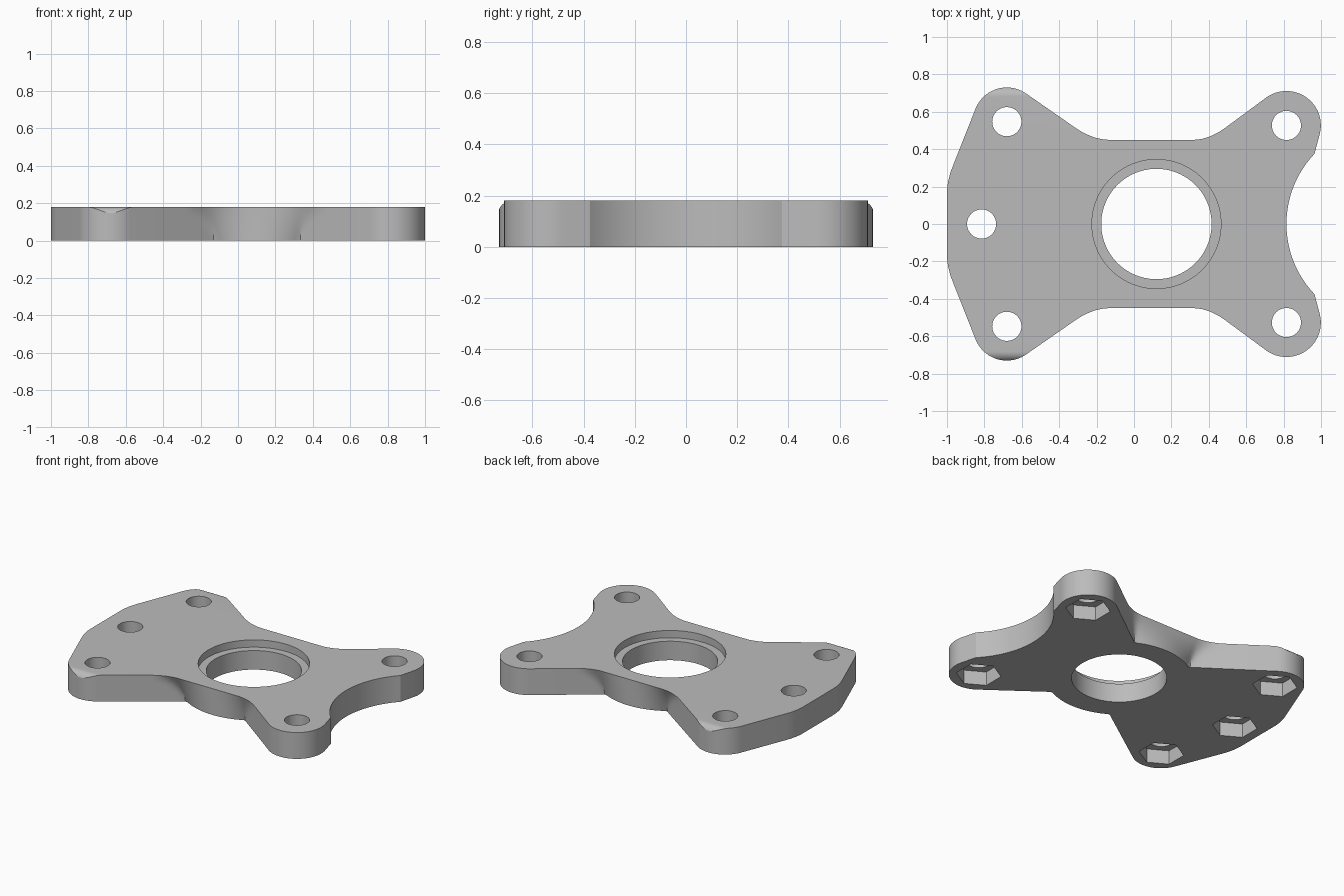
import bpy, bmesh
from math import sin, cos, radians, sqrt, pi

THICK = 0.18
BORE = (0.12, 0.0)
LOBE_L = (-0.68, 0.55, 0.18)     # x, y, radius of the rounded corners
LOBE_R = (0.815, 0.527, 0.184)
ANG_L, ANG_R = 55.2, 126.4       # normals of the slanted arm edges

if "Cube" in bpy.data.objects:
    bpy.data.objects.remove(bpy.data.objects["Cube"])

grey = bpy.data.materials.new("plain grey")
grey.use_nodes = True
grey.diffuse_color = (0.5, 0.5, 0.5, 1)
grey.node_tree.nodes["Principled BSDF"].inputs["Base Color"].default_value = (0.5, 0.5, 0.5, 1)


def arc(cx, cy, r, a0, a1, n):
    angles = [radians(a0 + (a1 - a0) * i / n) for i in range(n + 1)]
    return [(cx + r * cos(a), cy + r * sin(a)) for a in angles]


def edge_line(lobe, ang, x):
    # straight arm edge tangent to a lobe
    cx, cy, r = lobe
    a = radians(ang)
    return cy + (r - cos(a) * (x - cx)) / sin(a)


def soft_max(a, b, k):
    h = max(k - abs(a - b), 0)
    return max(a, b) + (h * h / (4 * k) if k > 0 else 0)


def waist_y(x, t):
    # round hub at the bottom blending to a filleted straight edge at the top
    hub = sqrt(max(0.45 ** 2 - (x - BORE[0]) ** 2, 0))
    y = hub + (0.45 - hub) * t
    for lobe, ang in ((LOBE_L, ANG_L), (LOBE_R, ANG_R)):
        y = soft_max(y, edge_line(lobe, ang, x), 0.065 * t)
    return y


def outline(t):
    # left corner bend
    p0, p1, p2 = (-1, 0.16), (-1, 0.235), (-0.967, 0.314)
    half = []
    for i in range(9):
        u = i / 8
        half.append(tuple((1 - u) ** 2 * a + 2 * u * (1 - u) * b + u * u * c
                          for a, b, c in zip(p0, p1, p2)))
    # left lobe, waist, right lobe
    half += arc(*LOBE_L, 158.6, ANG_L, 20)
    half += [(x, waist_y(x, t)) for x in (-0.4 + 0.96 * i / 64 for i in range(65))]
    half += arc(*LOBE_R, ANG_R, -14.3, 28)
    # concave right side
    half += arc(1.359, 0, 0.544, 136.4, 180, 16)
    return half + [(x, -y) for x, y in reversed(half[:-1])]


def make_object(name, bm):
    bmesh.ops.recalc_face_normals(bm, faces=bm.faces)
    mesh = bpy.data.meshes.new(name)
    bm.to_mesh(mesh)
    bm.free()
    obj = bpy.data.objects.new(name, mesh)
    bpy.context.collection.objects.link(obj)
    mesh.materials.append(grey)
    return obj


def loft(name, rings):
    bm = bmesh.new()
    loops = [[bm.verts.new(p) for p in ring] for ring in rings]
    for low, high in zip(loops, loops[1:]):
        for i in range(len(low)):
            j = (i + 1) % len(low)
            bm.faces.new((low[i], low[j], high[j], high[i]))
    bm.faces.new(loops[0])
    bm.faces.new(loops[-1])
    return make_object(name, bm)


def cut(target, cutter):
    cutter.hide_render = True
    mod = target.modifiers.new("cut", "BOOLEAN")
    mod.operation = "DIFFERENCE"
    mod.solver = "EXACT"
    mod.object = cutter
    bpy.context.view_layer.objects.active = target
    bpy.ops.object.modifier_apply(modifier=mod.name)
    bpy.data.objects.remove(cutter)


def drill(target, x, y, r, z0, z1, sides):
    ring = arc(x, y, r, 90, 450, sides)[:-1]
    cut(target, loft("cutter", [[(px, py, z) for px, py in ring] for z in (z0, z1)]))


# Mounting plate body
levels = [THICK * i / 6 for i in range(7)]
plate = loft("mounting_plate", [[(x, y, z) for x, y in outline(z / THICK)] for z in levels])

# Centre bore with a shallow step from the top
drill(plate, *BORE, 0.295, -0.1, 0.4, 96)
drill(plate, *BORE, 0.345, THICK - 0.05, 0.4, 96)

# Screw holes with hexagonal nut pockets underneath
holes = [(-0.815, 0)]
for side in (1, -1):
    holes += [(-0.68, 0.547 * side), (0.815, 0.527 * side)]
for x, y in holes:
    drill(plate, x, y, 0.078, -0.1, 0.4, 40)
    drill(plate, x, y, 0.14, -0.1, 0.095, 6)

# Rounded top edge on the outer left lobes
for side in (1, -1):
    profile = arc(0.68, THICK - 0.055, 0.055, 90, 0, 12)
    profile += [(0.8, THICK - 0.055), (0.8, 0.3), (0.68, 0.3)]
    cut(plate, loft("cutter", [[(x, y * side, z) for y, z in profile] for x in (-1.1, -0.3)]))

# Smooth curved walls, crisp edges
bpy.ops.object.select_all(action="DESELECT")
plate.select_set(True)
bpy.context.view_layer.objects.active = plate
bpy.ops.object.shade_smooth_by_angle(angle=radians(25))
